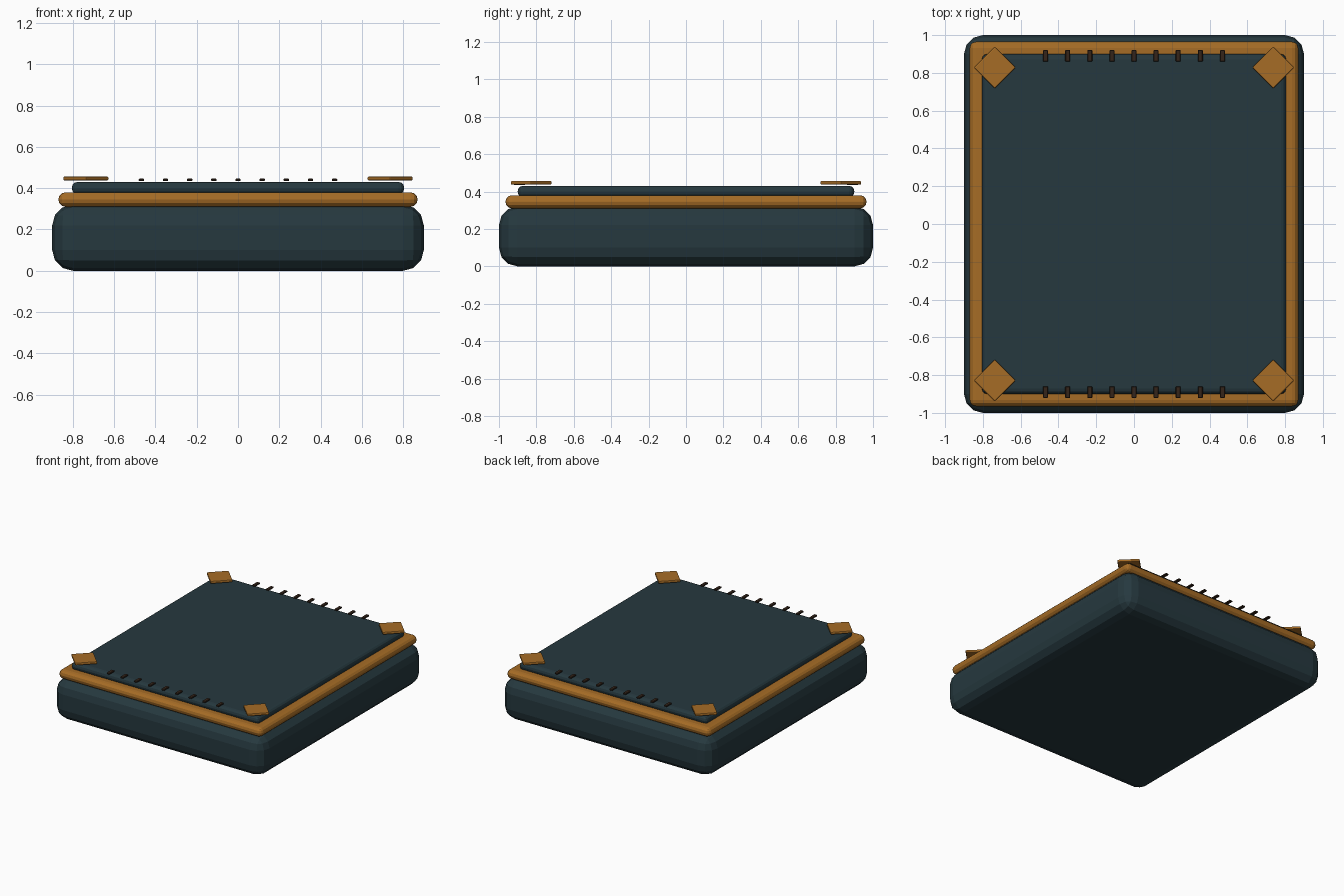
import bpy, math

if "Cube" in bpy.data.objects:
    bpy.data.objects.remove(bpy.data.objects["Cube"])

def mat(name, rgb):
    m = bpy.data.materials.new(name)
    m.diffuse_color = (*rgb, 1)
    m.use_nodes = True
    m.node_tree.nodes["Principled BSDF"].inputs["Base Color"].default_value = m.diffuse_color
    return m

teal = mat("dark teal", (0.019, 0.040, 0.049))
amber = mat("amber", (0.38, 0.15, 0.019))
brown = mat("dark brown", (0.035, 0.018, 0.010))

def slab(name, size, centre, z0, z1, bevel, segs, material, turn=0.0):
    """Box with rounded edges between two heights."""
    bpy.ops.mesh.primitive_cube_add(size=1, location=(*centre, (z0 + z1) / 2))
    ob = bpy.context.object
    ob.name = name
    ob.scale = (size[0], size[1], z1 - z0)
    bpy.ops.object.transform_apply(location=False, rotation=False, scale=True)
    ob.rotation_euler.z = turn
    b = ob.modifiers.new("round", 'BEVEL')
    b.width, b.segments = bevel, segs
    ob.data.materials.append(material)
    return ob

# Stacked body: base, trim band, top panel
slab("base", (1.80, 2.00), (0, 0), 0.0, 0.32, 0.10, 3, teal)
slab("trim_band", (1.74, 1.93), (0, 0), 0.31, 0.38, 0.034, 3, amber)
slab("top_panel", (1.61, 1.80), (0, 0), 0.37, 0.43, 0.028, 3, teal)

for sy, end in ((-1, "front"), (1, "back")):
    # Diamond corner plates
    for sx, side in ((-1, "left"), (1, "right")):
        slab(f"corner_plate_{end}_{side}", (0.157, 0.157), (sx * 0.737, sy * 0.828),
             0.437, 0.457, 0.006, 2, amber, math.pi / 4)
    # Row of stitches
    for i in range(9):
        slab(f"stitch_{end}_{i + 1}", (0.026, 0.062), ((i - 4) * 0.117, sy * 0.89),
             0.434, 0.446, 0.003, 1, brown)
